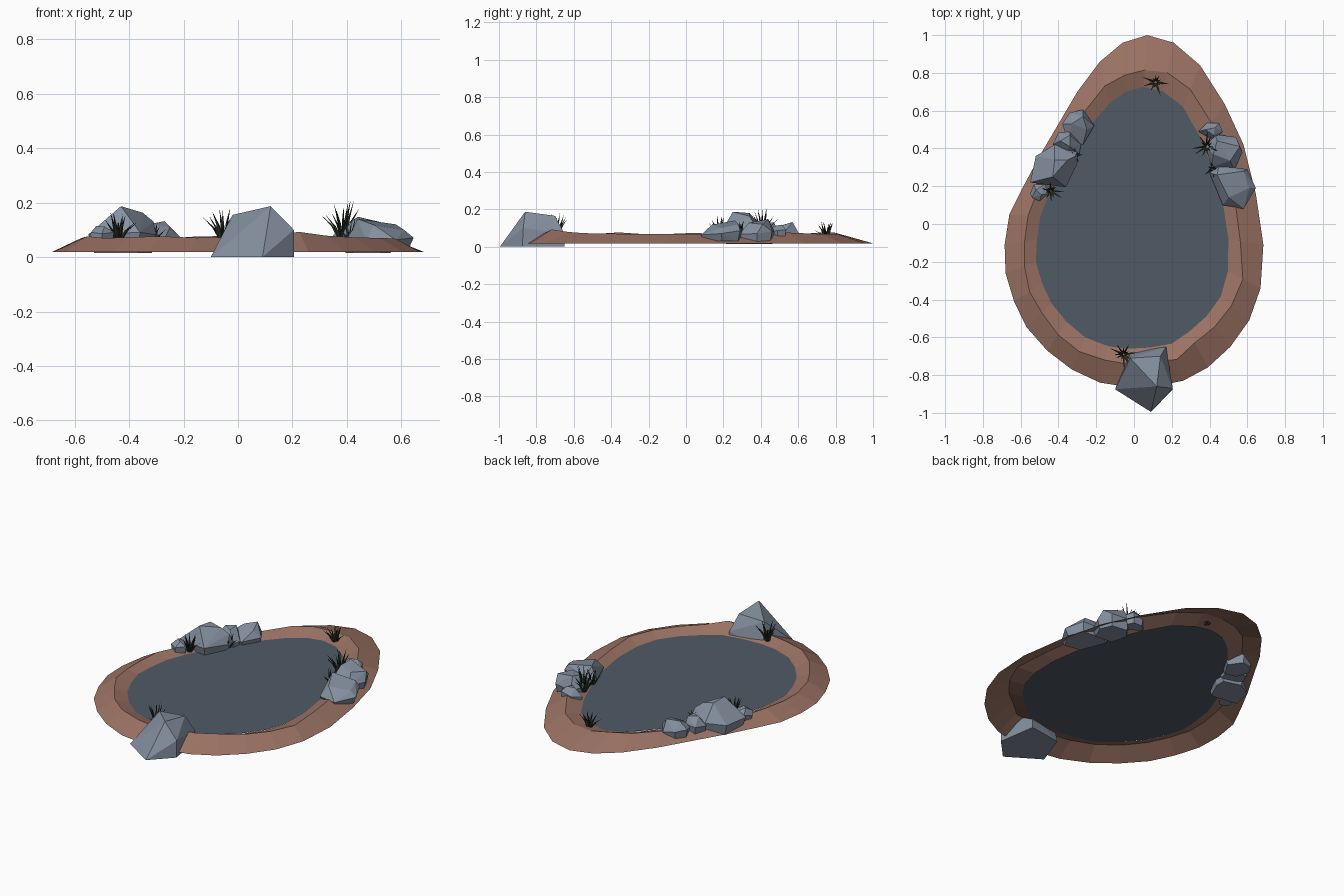
import bpy, bmesh, math, random
from mathutils import Vector

random.seed(4)


def material(name, color):
    m = bpy.data.materials.new(name)
    m.diffuse_color = color
    return m


EARTH = material("brown_earth", (0.33, 0.17, 0.127, 1))
STONE = material("blue_grey_stone", (0.235, 0.28, 0.35, 1))
WATER = material("dark_water", (0.08, 0.105, 0.13, 0.9))
GRASS = material("dark_grass", (0.022, 0.03, 0.018, 1))


def make_object(name, bm, mat):
    me = bpy.data.meshes.new(name)
    bm.to_mesh(me)
    bm.free()
    me.materials.append(mat)
    ob = bpy.data.objects.new(name, me)
    bpy.context.collection.objects.link(ob)
    return ob


# Outlines of the bank and the water seen from above
outer = [(0.685, -0.11), (0.645, 0.16), (0.58, 0.42), (0.48, 0.635), (0.35, 0.84),
         (0.21, 0.96), (0.07, 1.0), (-0.06, 0.96), (-0.18, 0.86), (-0.30, 0.70),
         (-0.40, 0.53), (-0.50, 0.36), (-0.58, 0.21), (-0.66, 0.05), (-0.685, -0.11),
         (-0.68, -0.26), (-0.635, -0.41), (-0.57, -0.545), (-0.46, -0.67),
         (-0.33, -0.77), (-0.18, -0.84), (-0.05, -0.86), (0.11, -0.86), (0.26, -0.83),
         (0.39, -0.76), (0.51, -0.65), (0.61, -0.51), (0.67, -0.34)]
shore = [(0.50, -0.03), (0.455, 0.19), (0.375, 0.40), (0.30, 0.58), (0.19, 0.69),
         (0.07, 0.73), (-0.05, 0.70), (-0.15, 0.62), (-0.29, 0.45), (-0.44, 0.19),
         (-0.51, 0.0), (-0.52, -0.2), (-0.47, -0.37), (-0.39, -0.49), (-0.26, -0.60),
         (-0.13, -0.65), (0.0, -0.665), (0.19, -0.64), (0.35, -0.53), (0.455, -0.40),
         (0.50, -0.24)]


def shore_at(p):
    """Point where the ray from the middle through p crosses the shore."""
    d = Vector(p)
    for i, a in enumerate(shore):
        a, b = Vector(a), Vector(shore[(i + 1) % len(shore)])
        e = b - a
        den = d.x * e.y - d.y * e.x
        if abs(den) < 1e-9:
            continue
        t = (a.x * e.y - a.y * e.x) / den
        s = (a.x * d.y - a.y * d.x) / den
        if t > 0 and -1e-6 <= s <= 1 + 1e-6:
            return d * t
    return d * 0.75


# Earth bank: outer foot, uneven crest and inner shore
bm = bmesh.new()
rings = [[], [], []]
for p in outer:
    o, w = Vector(p), shore_at(p)
    c = w.lerp(o, 0.38 + random.uniform(-0.08, 0.08))
    bump = 0.028 * math.exp(-((c.x - 0.2) ** 2 + (c.y + 0.7) ** 2) / 0.012)
    zc = 0.072 + random.uniform(-0.006, 0.006) + bump
    rings[0].append(bm.verts.new((o.x, o.y, 0.018)))
    rings[1].append(bm.verts.new((c.x, c.y, zc)))
    rings[2].append(bm.verts.new((w.x * 0.99, w.y * 0.99, 0.042)))
n = len(outer)
for r in range(2):
    a, b = rings[r], rings[r + 1]
    for i in range(n):
        j = (i + 1) % n
        bm.faces.new((a[i], a[j], b[j], b[i]))
make_object("earth_bank", bm, EARTH)

# Water surface
bm = bmesh.new()
bm.faces.new([bm.verts.new((*shore_at(p), 0.046)) for p in outer])
make_object("water", bm, WATER)


def hull(name, pts):
    bm = bmesh.new()
    for p in pts:
        bm.verts.new(p)
    res = bmesh.ops.convex_hull(bm, input=bm.verts)
    bmesh.ops.delete(bm, geom=[v for v in bm.verts if not v.link_faces], context='VERTS')
    bmesh.ops.recalc_face_normals(bm, faces=bm.faces)
    bmesh.ops.dissolve_limit(bm, angle_limit=0.08, verts=bm.verts, edges=bm.edges)
    return make_object(name, bm, STONE)


def rock(name, outline, z0, z1, tops):
    """Boulder: narrowed base, wide shoulder outline, chosen top corners."""
    cx = sum(p[0] for p in outline) / len(outline)
    cy = sum(p[1] for p in outline) / len(outline)
    base = [(cx + (x - cx) * 0.85, cy + (y - cy) * 0.85, z0) for x, y in outline]
    mid = [(x, y, z1 + random.uniform(-0.012, 0.012)) for x, y in outline]
    return hull(name, base + mid + tops)


# Large front boulder
hull("front_boulder", [(-0.10, -0.875, 0), (0.09, -0.995, 0), (0.205, -0.875, 0),
                       (0.205, -0.87, 0.10), (0.17, -0.65, 0), (0.17, -0.65, 0.07),
                       (-0.02, -0.71, 0.155), (0.12, -0.86, 0.187),
                       (0.14, -0.70, 0.165), (-0.03, -0.68, 0)])

# Left boulder group
rock("left_boulder_large", [(-0.55, 0.22), (-0.52, 0.36), (-0.42, 0.42), (-0.30, 0.385),
                            (-0.30, 0.32), (-0.36, 0.195)], 0.015, 0.085,
     [(-0.43, 0.25, 0.187), (-0.42, 0.34, 0.18), (-0.35, 0.34, 0.163), (-0.31, 0.36, 0.13)])
rock("left_boulder_middle", [(-0.43, 0.42), (-0.40, 0.485), (-0.34, 0.49), (-0.28, 0.42),
                             (-0.29, 0.37), (-0.37, 0.37)], 0.03, 0.08,
     [(-0.39, 0.44, 0.13), (-0.34, 0.47, 0.13), (-0.34, 0.41, 0.125)])
rock("left_boulder_back", [(-0.38, 0.53), (-0.34, 0.59), (-0.27, 0.605), (-0.21, 0.52),
                           (-0.27, 0.42), (-0.35, 0.44)], 0.02, 0.075,
     [(-0.33, 0.53, 0.12), (-0.27, 0.57, 0.132), (-0.25, 0.50, 0.11)])
rock("left_boulder_small", [(-0.55, 0.16), (-0.53, 0.21), (-0.47, 0.21), (-0.455, 0.16),
                            (-0.50, 0.12), (-0.54, 0.14)], 0.045, 0.08,
     [(-0.52, 0.18, 0.115), (-0.49, 0.155, 0.112)])

# Right boulder group
rock("right_boulder_small", [(0.34, 0.49), (0.385, 0.535), (0.45, 0.535), (0.47, 0.49),
                             (0.42, 0.445)], 0.03, 0.08,
     [(0.38, 0.50, 0.115), (0.43, 0.51, 0.118), (0.42, 0.47, 0.11)])
rock("right_boulder_middle", [(0.38, 0.41), (0.43, 0.475), (0.54, 0.46), (0.575, 0.38),
                              (0.53, 0.285), (0.41, 0.30)], 0.015, 0.075,
     [(0.44, 0.44, 0.148), (0.42, 0.37, 0.135), (0.51, 0.335, 0.128), (0.56, 0.41, 0.12)])
rock("right_boulder_front", [(0.40, 0.27), (0.45, 0.31), (0.60, 0.29), (0.645, 0.19),
                             (0.58, 0.08), (0.47, 0.10)], 0.03, 0.075,
     [(0.44, 0.26, 0.14), (0.58, 0.28, 0.12), (0.61, 0.19, 0.10), (0.50, 0.14, 0.118)])


# Grass tufts: slender three-sided blades fanning out from one spot
def tuft(name, x, y, z, height, spread, count):
    bm = bmesh.new()
    for i in range(count):
        a = math.tau * (i + random.uniform(-0.3, 0.3)) / count
        lean = random.uniform(0.25, 1.0) * spread
        h = height * (1.05 - 0.6 * lean / spread * random.uniform(0.7, 1.1))
        out = Vector((math.cos(a), math.sin(a), 0))
        root = Vector((x, y, z)) + out * 0.008
        knee = root + out * lean * 0.4 + Vector((0, 0, h * 0.55))
        tip = bm.verts.new(root + out * lean + Vector((0, 0, h)))
        loops = []
        for c, r in ((root, 0.006), (knee, 0.005)):
            loops.append([bm.verts.new(c + Vector((math.cos(a + k * math.tau / 3),
                                                   math.sin(a + k * math.tau / 3), 0)) * r)
                          for k in range(3)])
        for k in range(3):
            m = (k + 1) % 3
            bm.faces.new((loops[0][k], loops[0][m], loops[1][m], loops[1][k]))
            bm.faces.new((loops[1][k], loops[1][m], tip))
    make_object(name, bm, GRASS)


tuft("back_grass", 0.115, 0.75, 0.045, 0.10, 0.075, 11)
tuft("right_grass_tall", 0.385, 0.41, 0.06, 0.17, 0.08, 12)
tuft("right_grass_short", 0.415, 0.29, 0.05, 0.10, 0.05, 8)
tuft("front_grass", -0.055, -0.69, 0.06, 0.13, 0.085, 12)
tuft("left_grass_front", -0.44, 0.175, 0.06, 0.115, 0.07, 11)
tuft("left_grass_middle", -0.315, 0.36, 0.05, 0.09, 0.05, 8)
